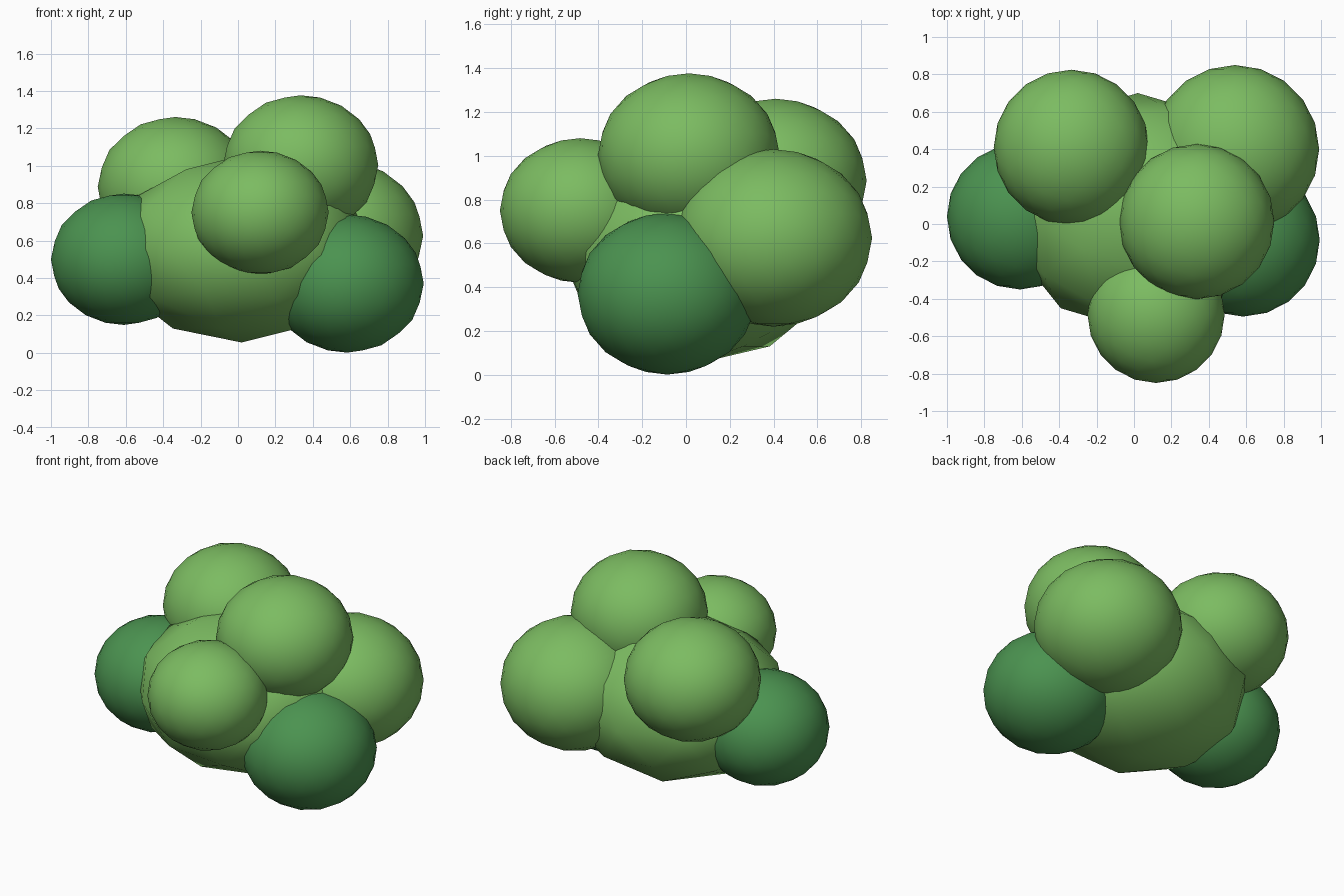
import bpy

if "Cube" in bpy.data.objects:
    bpy.data.objects.remove(bpy.data.objects["Cube"])


def material(name, color):
    mat = bpy.data.materials.new(name)
    mat.diffuse_color = color
    mat.use_nodes = True
    mat.node_tree.nodes["Principled BSDF"].inputs["Base Color"].default_value = mat.diffuse_color
    return mat


light = material("light_leaf", (0.20, 0.50, 0.12, 1))
dark = material("dark_leaf", (0.07, 0.29, 0.08, 1))


def clump(name, center, radii, mat, detail=3):
    bpy.ops.mesh.primitive_ico_sphere_add(subdivisions=detail, radius=1, location=center)
    ob = bpy.context.object
    ob.name = name
    ob.scale = radii
    bpy.ops.object.transform_apply(location=False, rotation=False, scale=True)
    bpy.ops.object.shade_smooth()
    ob.data.materials.append(mat)
    return ob


# coarse flattened core of the bush
clump("bush_core", (0.02, 0.064, 0.555), (0.70, 0.636, 0.50), light, 2)

# slightly flattened leaf clumps: name, center, radius, colour
for name, center, r, mat in [
    ("clump_back_left", (-0.335, 0.41, 0.887), 0.415, light),
    ("clump_top", (0.335, 0.013, 1.003), 0.415, light),
    ("clump_back_right", (0.54, 0.40, 0.625), 0.45, light),
    ("clump_front", (0.118, -0.483, 0.75), 0.367, light),
    ("clump_low_right", (0.583, -0.085, 0.37), 0.41, dark),
    ("clump_low_left", (-0.61, 0.04, 0.50), 0.39, dark),
]:
    clump(name, center, (r, r, r * 0.9), mat)
